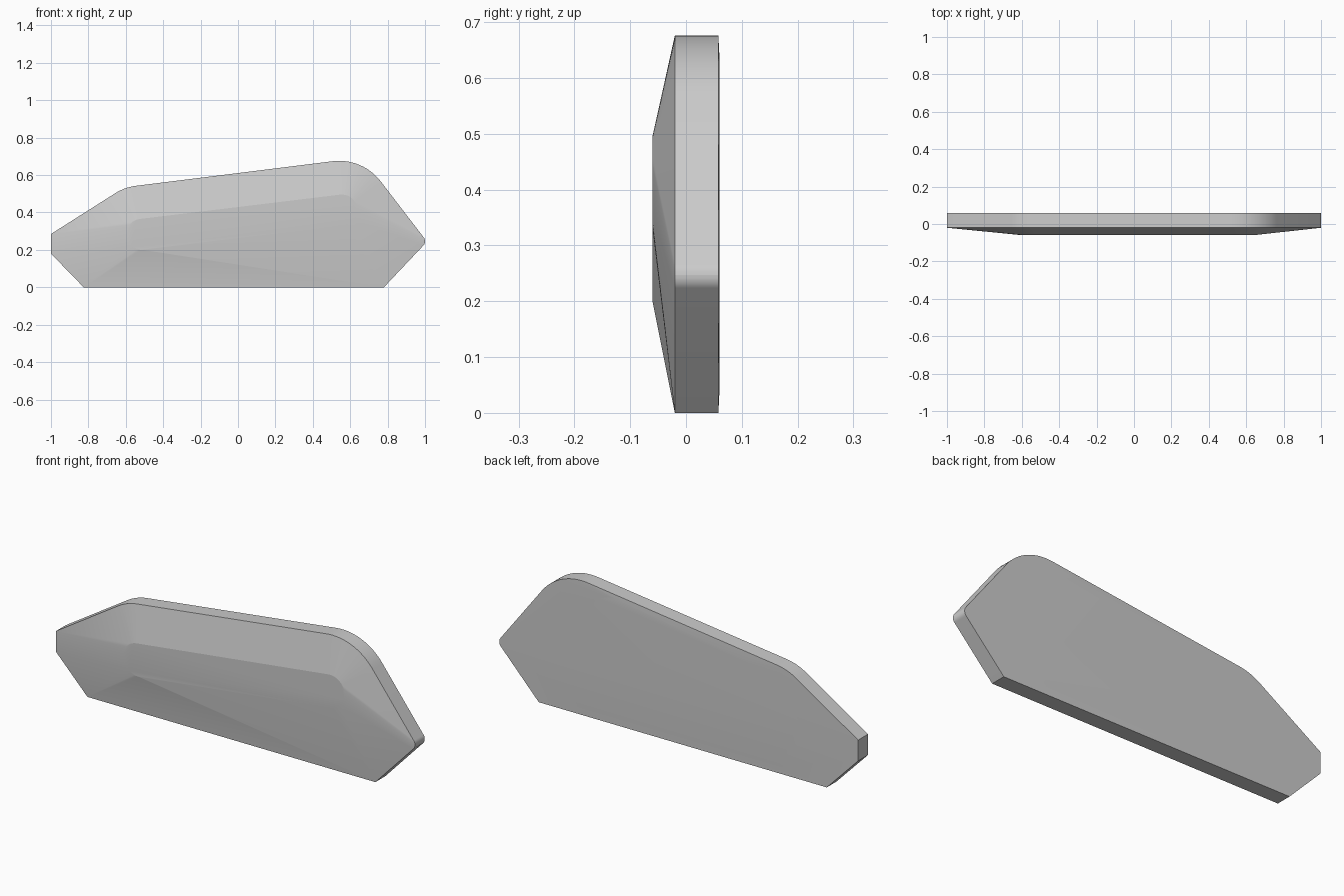
import bpy, bmesh
from math import radians, cos, sin, tan, atan2
from mathutils import Vector

if "Cube" in bpy.data.objects:
    bpy.data.objects.remove(bpy.data.objects["Cube"])


def fillet(corners, steps=16):
    """Round each (x, z, radius) corner of a convex counter-clockwise outline."""
    pts = []
    for i, (x, z, r) in enumerate(corners):
        p = Vector((x, z))
        if r == 0:
            pts.append(p)
            continue
        a = (p - Vector(corners[i - 1][:2])).normalized()
        b = (Vector(corners[(i + 1) % len(corners)][:2]) - p).normalized()
        turn = a.angle(b)
        centre = p - a * r * tan(turn / 2) + Vector((-a.y, a.x)) * r
        start = atan2(-a.x, a.y)
        for k in range(steps + 1):
            t = start + turn * k / steps
            pts.append(centre + Vector((cos(t), sin(t))) * r)
    return pts


# Plate outline: bottom edge, right tip, rounded shoulders, blunt left end
outline = fillet([(-0.825, 0, 0), (0.78, 0, 0), (1.0105, 0.244, 0.033),
                  (0.665, 0.694, 0.28), (-0.606, 0.535, 0.27),
                  (-1, 0.285, 0), (-1, 0.18, 0)])

# Slanted raised plateau on the front: two half circles
plateau = []
slope = atan2(0.13, 1.07)
for cx, cz, start in ((-0.515, 0.283, 90), (0.555, 0.413, -90)):
    for k in range(25):
        t = slope + radians(start + 180 * k / 24)
        plateau.append(Vector((cx + 0.083 * cos(t), cz + 0.083 * sin(t))))

# Very shallow crown on the back
crown = [Vector((p.x * 0.675, 0.34 + (p.y - 0.34) * 0.885)) for p in outline]

# The body is the convex skin around the four rings
bm = bmesh.new()
for ring, y in ((plateau, -0.06), (outline, -0.02), (outline, 0.058), (crown, 0.06)):
    for p in ring:
        bm.verts.new((p.x, y, p.y))
bmesh.ops.convex_hull(bm, input=bm.verts[:])
bmesh.ops.delete(bm, geom=[v for v in bm.verts if not v.link_faces], context='VERTS')
bmesh.ops.dissolve_limit(bm, angle_limit=radians(0.1), verts=bm.verts[:], edges=bm.edges[:])
bmesh.ops.recalc_face_normals(bm, faces=bm.faces[:])
mesh = bpy.data.meshes.new("bevelled_plate")
bm.to_mesh(mesh)
bm.free()
plate = bpy.data.objects.new("bevelled_plate", mesh)
bpy.context.collection.objects.link(plate)

# Smooth the rounded corners, keep the bevel edges crisp
bpy.context.view_layer.objects.active = plate
plate.select_set(True)
bpy.ops.object.shade_smooth_by_angle(angle=radians(8))
